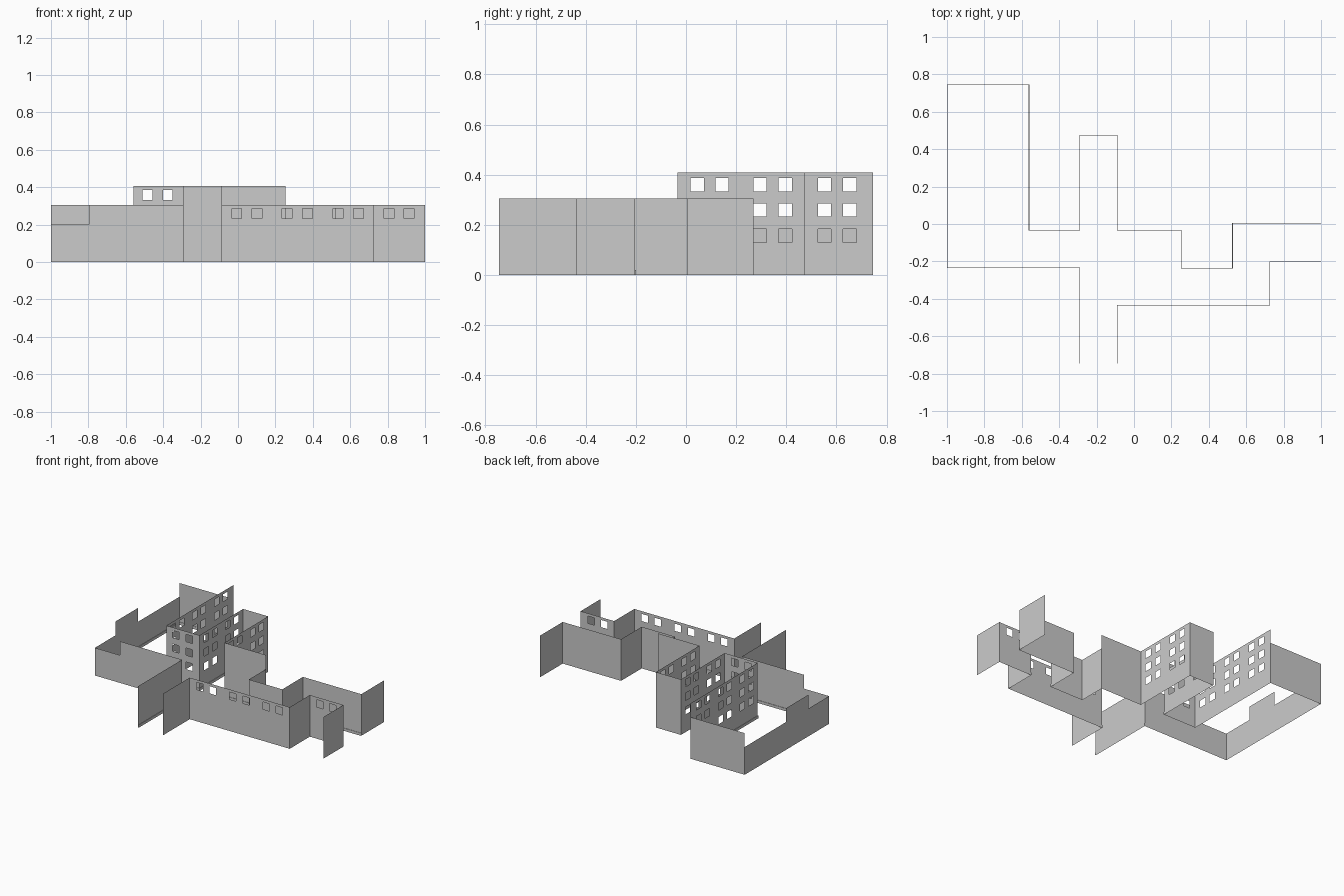
import bpy, bmesh
from mathutils import Vector

if "Cube" in bpy.data.objects:
    bpy.data.objects.remove(bpy.data.objects["Cube"])

LOW, MID, TALL = 0.204, 0.306, 0.408      # parapet heights
SK, OFF = 0.02, 0.003                     # skirting height and inset
W = 0.053                                 # window size
ROWS = [0.130, 0.233, 0.333]              # window sill heights
COLS = [0.018, 0.117, 0.269, 0.369, 0.526, 0.627]   # window starts along y


def wall(bm, p, q, h, cols=(), rows=()):
    """Flat wall from p to q with square window holes; cols are world coordinates."""
    axis = 0 if abs(q[0] - p[0]) > abs(q[1] - p[1]) else 1
    a, b = p[axis], q[axis]
    us = sorted({a, b, *[c for c in cols], *[c + W for c in cols]})
    zs = sorted({0.0, h, *[r for r in rows], *[r + W for r in rows]})
    for u0, u1 in zip(us, us[1:]):
        for z0, z1 in zip(zs, zs[1:]):
            if u0 in cols and z0 in rows:
                continue
            pts = [(u0, z0), (u1, z0), (u1, z1), (u0, z1)]
            bm.faces.new([bm.verts.new((u, p[1], z) if axis == 0 else (p[0], u, z))
                          for u, z in pts])


def finish(bm, name):
    bmesh.ops.remove_doubles(bm, verts=bm.verts, dist=1e-5)
    # merge coplanar cells where possible, keeping the holes
    bmesh.ops.dissolve_limit(bm, angle_limit=0.01, verts=bm.verts, edges=bm.edges)
    me = bpy.data.meshes.new(name)
    bm.to_mesh(me)
    bm.free()
    bpy.context.collection.objects.link(bpy.data.objects.new(name, me))


def chain(name, start, steps):
    """Run of walls; each step is (end point, height, window columns, window rows)."""
    bm = bmesh.new()
    p = start
    for q, h, cols, rows in steps:
        wall(bm, p, q, h, cols, rows)
        p = q
    finish(bm, name)


def skirting(name, pts, side):
    """Low strip with a small ledge, inset to one side of the wall line."""
    bm = bmesh.new()
    P = [Vector(p) for p in pts]
    norms = []
    for a, b in zip(P, P[1:]):
        d = (b - a).normalized()
        norms.append(Vector((d.y, -d.x)) * side * OFF)
    inner = []
    for i, p in enumerate(P):
        n = norms[max(i - 1, 0)].copy()
        if 0 < i < len(P) - 1:
            n += norms[i]
        inner.append(p + n)
    for i in range(len(P) - 1):
        a, b, c, d = P[i], P[i + 1], inner[i + 1], inner[i]
        bm.faces.new([bm.verts.new((*v, z)) for v, z in ((d, 0), (c, 0), (c, SK), (d, SK))])
        bm.faces.new([bm.verts.new((*v, SK)) for v in (a, b, c, d)])
    finish(bm, name)


X1, X2, X3 = -0.56, -0.291, -0.087        # tower wall lines
Y = 0.746                                 # half depth

# south passage and west wing, with stepped parapet
chain("west_wing_wall", (X2, -Y), [
    ((X2, -0.235), MID, (), ()),
    ((-0.795, -0.235), MID, (), ()),
    ((-1, -0.235), LOW, (), ()),
    ((-1, 0.005), LOW, (), ()),
    ((-1, 0.265), MID, (), ()),
    ((-1, Y), LOW, (), ()),
    ((X1, Y), MID, (), ()),
])

# tall windowed block
chain("tall_block_wall", (X1, Y), [
    ((X1, -0.033), TALL, COLS, ROWS),
    ((X2, -0.033), TALL, (-0.51, -0.402), ROWS),
    ((X2, 0.475), TALL, COLS[:4], ROWS),
    ((X3, 0.475), TALL, (), ()),
    ((X3, -0.033), TALL, COLS[:4], ROWS),
    ((0.253, -0.033), TALL, (), ()),
])

# north-east stepped wall
chain("north_east_wall", (0.253, -0.033), [
    ((0.253, -0.235), MID, (), ()),
    ((0.525, -0.235), MID, (), ()),
    ((0.525, 0.005), MID, (), ()),
    ((1, 0.005), MID, (), ()),
    ((1, 0.27), MID, (), ()),
])

# front windowed wall
row = ROWS[1:2]
chain("front_wall", (X3, -Y), [
    ((X3, -0.437), MID, (), ()),
    ((0.727, -0.437), MID, (-0.033, 0.074, 0.236, 0.345, 0.509, 0.617), row),
    ((0.727, -0.203), MID, (), ()),
    ((1, -0.203), MID, (0.78, 0.887), row),
    ((1, -0.437), MID, (), ()),
])

# skirting along the inside of both wall lines
skirting("long_skirting", [
    (X2, -Y), (X2, -0.235), (-1, -0.235), (-1, Y), (X1, Y), (X1, -0.033), (X2, -0.033),
    (X2, 0.475), (X3, 0.475), (X3, -0.033), (0.253, -0.033), (0.253, -0.235),
    (0.525, -0.235), (0.525, 0.005), (1, 0.005)], 1)
skirting("front_skirting", [
    (X3, -Y), (X3, -0.437), (0.727, -0.437), (0.727, -0.203), (1, -0.203)], -1)
